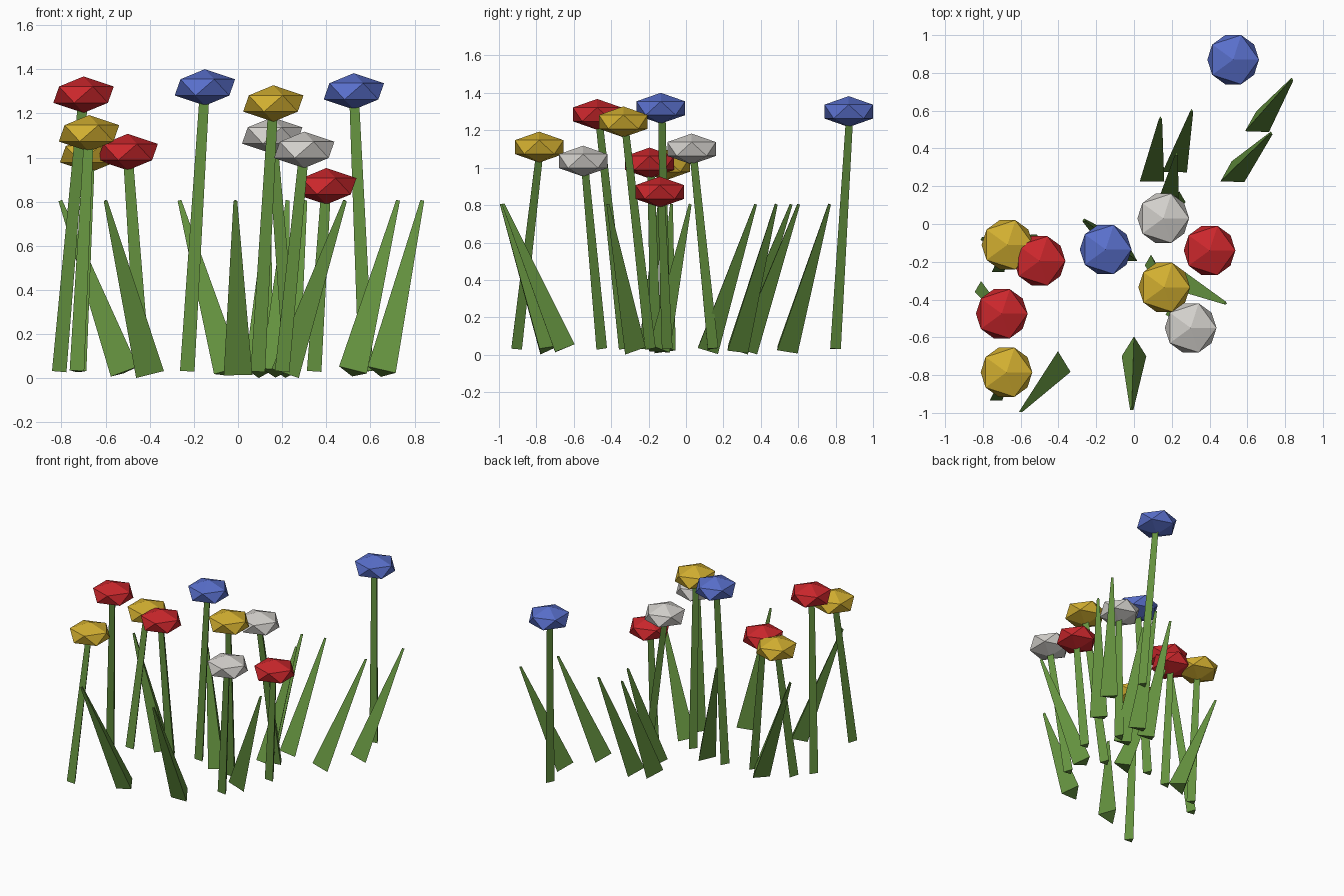
import bpy
from mathutils import Vector

cube = bpy.data.objects.get("Cube")
if cube:
    bpy.data.objects.remove(cube, do_unlink=True)


def material(name, rgb):
    mat = bpy.data.materials.new(name)
    mat.use_nodes = True
    mat.diffuse_color = (*rgb, 1)
    mat.node_tree.nodes["Principled BSDF"].inputs["Base Color"].default_value = (*rgb, 1)
    return mat


GREEN = material("leaf_green", (0.13, 0.29, 0.05))
PETALS = {
    "red": material("petal_red", (0.6, 0.02, 0.025)),
    "yellow": material("petal_yellow", (0.65, 0.43, 0.03)),
    "blue": material("petal_blue", (0.1, 0.16, 0.6)),
    "white": material("petal_white", (0.65, 0.63, 0.6)),
}


def spike(name, base, tip, r_base, r_tip):
    """Three-sided tapered blade from base to tip."""
    base, tip = Vector(base), Vector(tip)
    axis = tip - base
    bpy.ops.mesh.primitive_cone_add(vertices=3, radius1=r_base, radius2=r_tip,
                                    depth=axis.length, location=(base + tip) / 2)
    obj = bpy.context.object
    obj.name = name
    obj.rotation_euler = Vector((0, 0, 1)).rotation_difference(axis).to_euler()
    obj.data.materials.append(GREEN)


def flower(colour, head, root):
    """Flattened faceted bloom on a thin leaning stem."""
    spike(colour + "_flower_stem", (*root, 0.032), head, 0.038, 0.025)
    bpy.ops.mesh.primitive_ico_sphere_add(subdivisions=1, radius=0.153, location=head)
    bloom = bpy.context.object
    bloom.name = colour + "_flower_head"
    bloom.scale.z = 0.54
    bloom.data.materials.append(PETALS[colour])


# Flowers: colour, head centre, stem root
for colour, head, root in [
    ("red", (-0.70, -0.475, 1.285), (-0.81, -0.34)),
    ("red", (-0.50, -0.195, 1.025), (-0.43, -0.17)),
    ("red", (0.40, -0.14, 0.87), (0.345, -0.11)),
    ("yellow", (-0.675, -0.785, 1.11), (-0.73, -0.915)),
    ("yellow", (-0.67, -0.11, 1.015), (-0.72, -0.235)),
    ("yellow", (0.16, -0.335, 1.245), (0.09, -0.20)),
    ("blue", (-0.15, -0.135, 1.318), (-0.23, -0.12)),
    ("blue", (0.525, 0.87, 1.30), (0.58, 0.79)),
    ("white", (0.155, 0.03, 1.10), (0.24, 0.135)),
    ("white", (0.30, -0.55, 1.035), (0.20, -0.46)),
]:
    flower(colour, head, root)

# Grass blades: root, tip
for root, tip in [
    ((0.65, 0.525), (0.835, 0.765)),
    ((0.52, 0.26), (0.725, 0.48)),
    ((0.215, 0.31), (0.305, 0.60)),
    ((0.095, 0.26), (0.14, 0.56)),
    ((0.17, 0.10), (0.225, 0.37)),
    ((0.215, -0.29), (0.485, -0.42)),
    ((-0.045, -0.16), (-0.265, 0.02)),
    ((-0.515, -0.13), (-0.805, -0.08)),
    ((0.0, -0.665), (-0.012, -0.98)),
    ((-0.40, -0.745), (-0.60, -0.99)),
]:
    spike("grass_blade", (*root, 0.028), (*tip, 0.805), 0.075, 0.01)
